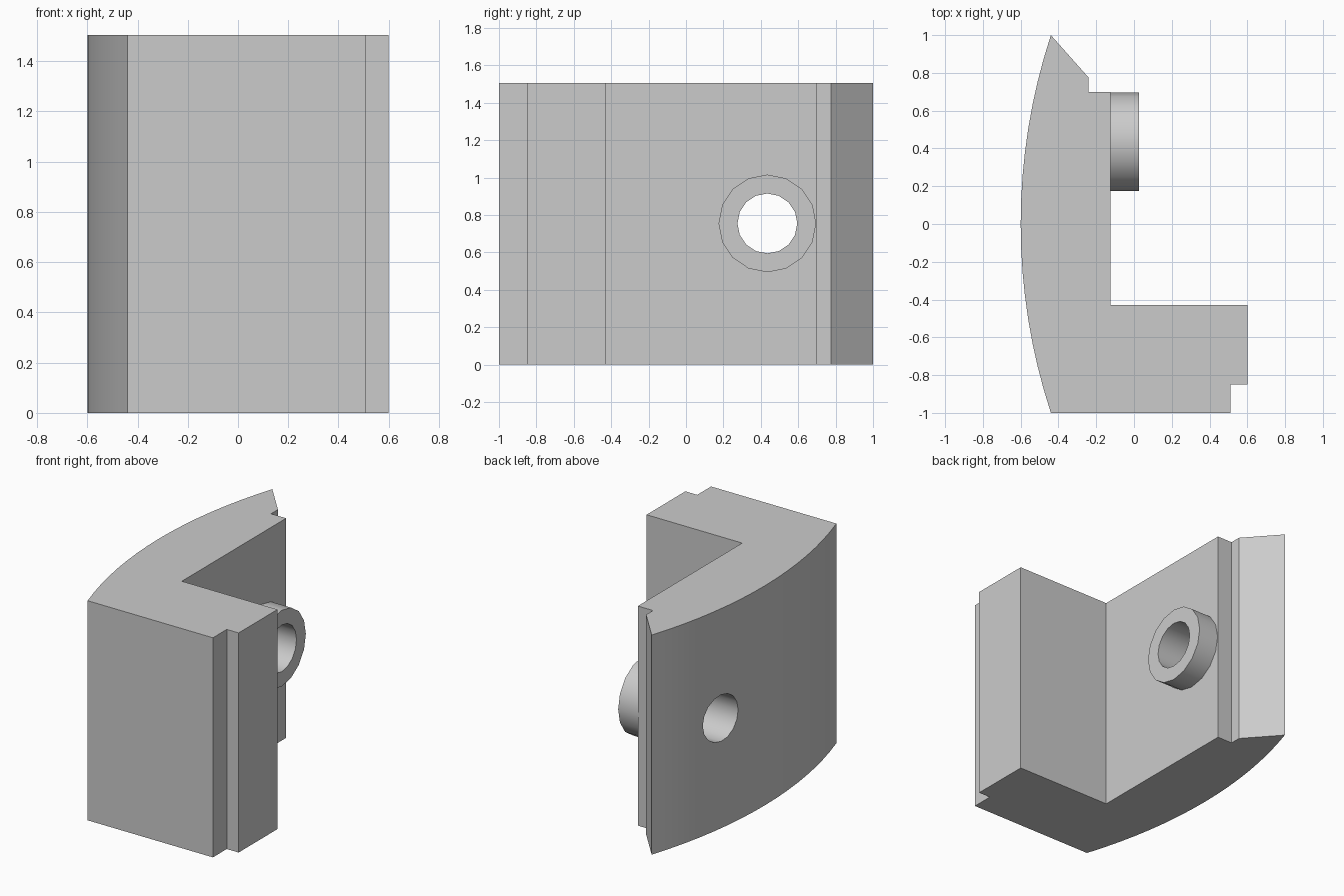
import bpy, bmesh, math

if "Cube" in bpy.data.objects:
    bpy.data.objects.remove(bpy.data.objects["Cube"], do_unlink=True)

HEIGHT = 1.505
HOLE_Y, HOLE_Z = 0.435, 0.755

# Single plain grey
grey = bpy.data.materials.new("light grey")
grey.use_nodes = True
colour = (0.6, 0.6, 0.6, 1)
grey.diffuse_color = colour
grey.node_tree.nodes["Principled BSDF"].inputs["Base Color"].default_value = colour


def extrude_profile(name, points, height):
    bm = bmesh.new()
    face = bm.faces.new([bm.verts.new((x, y, 0)) for x, y in points])
    top = bmesh.ops.extrude_face_region(bm, geom=[face])["geom"]
    bmesh.ops.translate(bm, vec=(0, 0, height),
                        verts=[v for v in top if isinstance(v, bmesh.types.BMVert)])
    bmesh.ops.recalc_face_normals(bm, faces=bm.faces)
    mesh = bpy.data.meshes.new(name)
    bm.to_mesh(mesh)
    bm.free()
    obj = bpy.data.objects.new(name, mesh)
    bpy.context.collection.objects.link(obj)
    mesh.materials.append(grey)
    return obj


def cylinder_along_x(name, radius, x0, x1):
    bpy.ops.mesh.primitive_cylinder_add(
        vertices=16, radius=radius, depth=x1 - x0,
        location=((x0 + x1) / 2, HOLE_Y, HOLE_Z), rotation=(0, math.pi / 2, 0))
    obj = bpy.context.object
    obj.name = name
    obj.data.materials.append(grey)
    return obj


def combine(target, tool, operation):
    mod = target.modifiers.new(tool.name, "BOOLEAN")
    mod.object, mod.operation, mod.solver = tool, operation, "EXACT"
    bpy.context.view_layer.objects.active = target
    bpy.ops.object.modifier_apply(modifier=mod.name)
    bpy.data.objects.remove(tool, do_unlink=True)


# Bowed outer face, as a shallow arc from front to back
SAG = 0.16
radius = (1 + SAG ** 2) / (2 * SAG)
half_angle = math.asin(1 / radius)
SEGMENTS = 16
arc = []
for i in range(SEGMENTS + 1):
    a = half_angle * (1 - 2 * i / SEGMENTS)
    arc.append((-0.6 + radius * (1 - math.cos(a)), radius * math.sin(a)))

# Angled bracket with stepped foot and chamfered back lip
inner = [(0.51, -1), (0.51, -0.85), (0.6, -0.85), (0.6, -0.43),
         (-0.125, -0.43), (-0.125, 0.7), (-0.24, 0.7), (-0.24, 0.775)]
bracket = extrude_profile("bracket", arc + inner, HEIGHT)

# Round boss and the hole drilled through it and the wall
combine(bracket, cylinder_along_x("boss", 0.261, -0.2, 0.027), "UNION")
combine(bracket, cylinder_along_x("hole_cutter", 0.16, -1, 0.5), "DIFFERENCE")

bpy.ops.object.select_all(action="DESELECT")
bracket.select_set(True)
bpy.context.view_layer.objects.active = bracket
bpy.ops.object.shade_smooth_by_angle(angle=math.radians(30))
